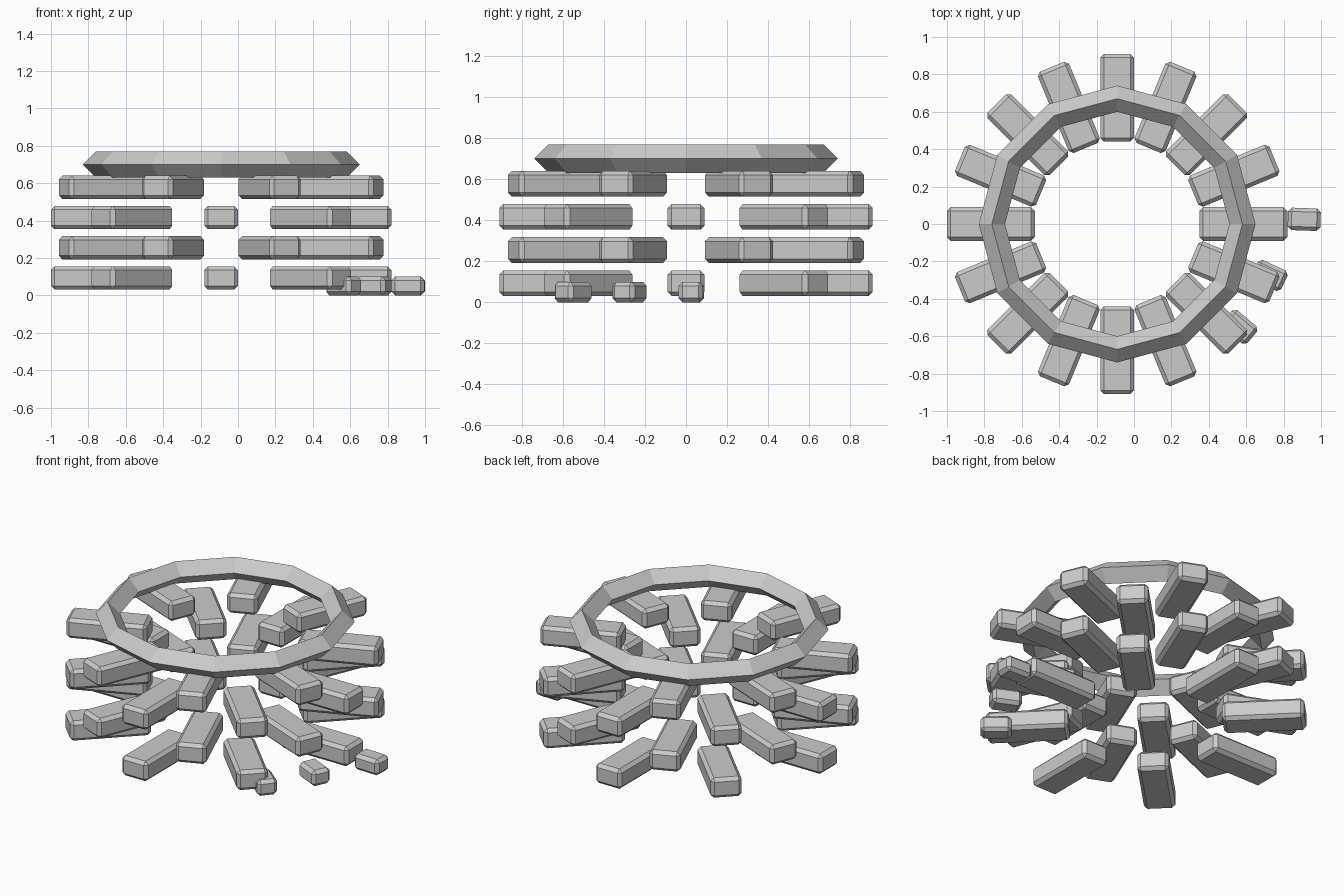
import bpy
import math

if "Cube" in bpy.data.objects:
    bpy.data.objects.remove(bpy.data.objects["Cube"])

CX = -0.09  # centre of the stone ring


def block(name, loc, size, angle, bevel):
    bpy.ops.mesh.primitive_cube_add(size=1, location=loc, rotation=(0, 0, angle))
    ob = bpy.context.object
    ob.name = name
    ob.scale = size
    bpy.ops.object.transform_apply(location=False, rotation=False, scale=True)
    mod = ob.modifiers.new("chamfer", "BEVEL")
    mod.width = bevel
    mod.segments = 1
    mod.limit_method = 'ANGLE'
    return ob


# Four staggered courses of radial stones
for course in range(4):
    z = 0.093 + 0.1615 * course
    for i in range(8):
        a = math.radians(45 * i + 22.5 * (course % 2))
        block(f"course_{course + 1}_stone_{i + 1}",
              (CX + 0.675 * math.cos(a), 0.675 * math.sin(a), z),
              (0.47, 0.18, 0.125), a, 0.02)

# Twelve-sided rim with a diamond cross-section
bpy.ops.mesh.primitive_torus_add(major_segments=12, minor_segments=4,
                                 major_radius=0.67, minor_radius=0.07,
                                 location=(CX, 0, 0.70))
rim = bpy.context.object
rim.name = "rim"
for p in rim.data.polygons:
    p.use_smooth = False

# Loose stones on the ground
for i, (x, y, deg) in enumerate([(0.91, 0.025, -2), (0.725, -0.275, -25), (0.565, -0.55, -40)]):
    block(f"loose_stone_{i + 1}", (x, y, 0.05), (0.175, 0.12, 0.10),
          math.radians(deg), 0.02)
